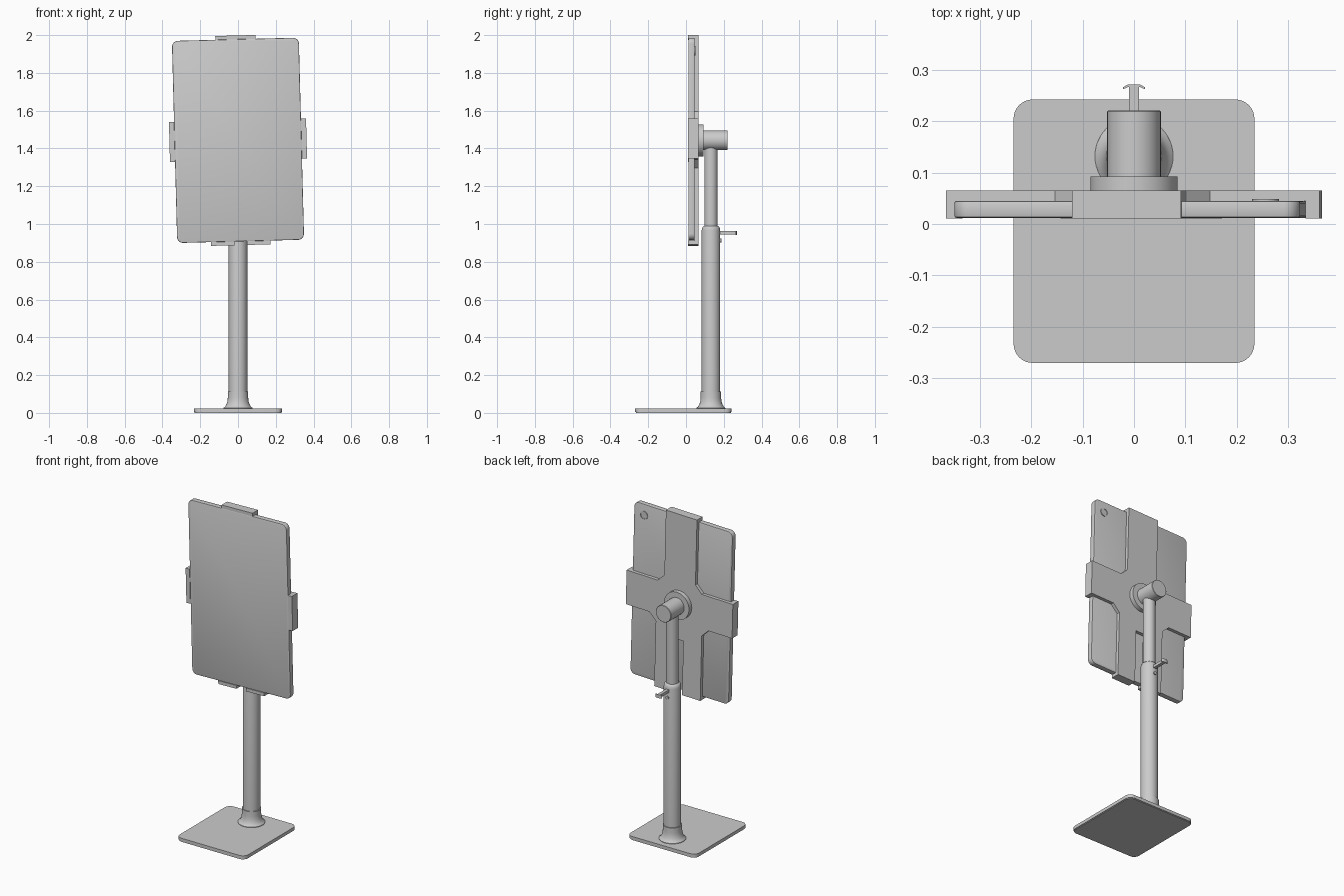
import bpy, bmesh, math
from mathutils import Matrix, Vector

cube = bpy.data.objects.get("Cube")
if cube:
    bpy.data.objects.remove(cube, do_unlink=True)

GREY = (0.6, 0.6, 0.6, 1)
grey = bpy.data.materials.new("grey metal")
grey.use_nodes = True
grey.diffuse_color = GREY
grey.node_tree.nodes["Principled BSDF"].inputs["Base Color"].default_value = GREY

POST_Y = 0.132
HUB_Z = 1.443
TILT = math.radians(-1.5)
# Maps profile space (x, y, depth) to the upright plane (x, depth, z)
UPRIGHT = Matrix(((1, 0, 0, 0), (0, 0, 1, 0), (0, 1, 0, 0), (0, 0, 0, 1)))
HOLDER = Matrix.Translation((0, 0, HUB_Z)) @ Matrix.Rotation(TILT, 4, 'Y') @ UPRIGHT


def finish(name, bm, matrix):
    """Turn a bmesh into a shaded, coloured object."""
    bm.transform(matrix)
    bmesh.ops.recalc_face_normals(bm, faces=bm.faces)
    mesh = bpy.data.meshes.new(name)
    bm.to_mesh(mesh)
    bm.free()
    mesh.materials.append(grey)
    obj = bpy.data.objects.new(name, mesh)
    bpy.context.collection.objects.link(obj)
    bpy.ops.object.select_all(action='DESELECT')
    bpy.context.view_layer.objects.active = obj
    obj.select_set(True)
    bpy.ops.object.shade_smooth_by_angle(angle=math.radians(35))
    return obj


def prism(name, outline, low, high, matrix=Matrix(), radius=0, edge=0):
    """Extrude an outline, rounding its corners and then its rims."""
    bm = bmesh.new()
    face = bm.faces.new([bm.verts.new((x, y, low)) for x, y in outline])
    if radius:
        bmesh.ops.bevel(bm, geom=list(face.verts), offset=radius, segments=8,
                        profile=0.5, affect='VERTICES')
    face = bm.faces[:][0]
    ext = bmesh.ops.extrude_face_region(bm, geom=[face], use_keep_orig=True)
    moved = [v for v in ext["geom"] if isinstance(v, bmesh.types.BMVert)]
    bmesh.ops.translate(bm, verts=moved, vec=(0, 0, high - low))
    if edge:
        rims = [e for e in bm.edges
                if abs(e.verts[0].co.z - e.verts[1].co.z) < 1e-6]
        bmesh.ops.bevel(bm, geom=rims, offset=edge, segments=2, profile=0.5,
                        affect='EDGES')
    return finish(name, bm, matrix)


def box(x0, x1, y0, y1):
    return [(x0, y0), (x1, y0), (x1, y1), (x0, y1)]


def lathe(name, profile, matrix, steps=48):
    """Revolve (radius, height) points about the local z axis."""
    bm = bmesh.new()
    pts = [(0, profile[0][1])] + profile + [(0, profile[-1][1])]
    verts = [bm.verts.new((r, 0, h)) for r, h in pts]
    edges = [bm.edges.new(pair) for pair in zip(verts, verts[1:])]
    bmesh.ops.spin(bm, geom=verts + edges, cent=(0, 0, 0), axis=(0, 0, 1),
                   angle=math.tau, steps=steps)
    bmesh.ops.remove_doubles(bm, verts=bm.verts, dist=1e-5)
    return finish(name, bm, matrix)


def drill(target, height, radius, y0, y1):
    """Cut a round blind hole into the back of a tube."""
    tool = lathe("drill", [(radius, y0), (radius, y1)],
                 Matrix.Translation((0, 0, height)) @ UPRIGHT, 20)
    tool.hide_render = True
    mod = target.modifiers.new("hole", 'BOOLEAN')
    mod.operation = 'DIFFERENCE'
    mod.solver = 'EXACT'
    mod.object = tool
    bpy.context.view_layer.objects.active = target
    bpy.ops.object.modifier_apply(modifier=mod.name)
    bpy.data.objects.remove(tool, do_unlink=True)


# Base plate with a thin recessed pad beneath
prism("base_plate", box(-0.234, 0.234, -0.27, 0.242), 0.004, 0.024, radius=0.037)
prism("base_pad", box(-0.23, 0.23, -0.266, 0.238), 0, 0.004, radius=0.034)

# Flared collar and telescoping post
post = Matrix.Translation((0, POST_Y, 0))
lathe("base_collar", [(0.076, 0.022), (0.076, 0.027), (0.068, 0.034),
                      (0.061, 0.045), (0.056, 0.062), (0.054, 0.08),
                      (0.054, 0.112), (0.048, 0.112)], post)
lower = lathe("lower_post", [(0.049, 0.024), (0.049, 0.965), (0.047, 0.978),
                             (0.042, 0.987), (0.036, 0.99)], post)
upper = lathe("upper_post", [(0.035, 0.9), (0.035, HUB_Z)], post)
for z in (1.02, 1.065, 1.375):
    drill(upper, z, 0.01, POST_Y + 0.015, 0.2)

# Height lock: flat pull lever with a curved head, and a stop screw
prism("lock_stem", box(-0.01, 0.01, 0.17, 0.267), 0.945, 0.962)
prism("lock_head", [(-0.021, 0.262), (-0.012, 0.266), (0.012, 0.266),
                    (0.021, 0.262), (0.021, 0.266), (0.012, 0.271),
                    (-0.012, 0.271), (-0.021, 0.266)], 0.943, 0.964)
lathe("stop_screw", [(0.01, 0.17), (0.01, 0.187)],
      Matrix.Translation((0, 0, 0.912)) @ UPRIGHT, 20)

# Swivel hub
hub = Matrix.Translation((0, 0, HUB_Z)) @ UPRIGHT
lathe("swivel_disc", [(0.085, 0.06), (0.085, 0.092)], hub)
lathe("swivel_barrel", [(0.052, 0.09), (0.052, 0.219), (0.05, 0.221)], hub)

# Tablet and its rear camera ring
prism("tablet", box(-0.336, 0.336, -0.535, 0.535), 0.012, 0.045, HOLDER,
      radius=0.032, edge=0.004)
lathe("camera_ring", [(0.026, 0.044), (0.026, 0.049), (0.02, 0.049), (0.02, 0.046)],
      HOLDER @ Matrix.Translation((0.268, 0.467, 0)), 32)

# Cross-shaped holder with chamfered inner corners and a slotted lower arm
SIDE, TOP, ARM, FOOT, CUT = 0.363, 0.555, 0.106, 0.157, 0.045
half = [(0.033, -0.22), (0.033, -TOP), (FOOT, -TOP), (FOOT, -ARM - CUT),
        (FOOT + CUT, -ARM), (SIDE, -ARM), (SIDE, ARM), (ARM + CUT, ARM),
        (ARM, ARM + CUT), (ARM, TOP)]
cross = half + [(-x, y) for x, y in reversed(half)]
prism("holder_cross", cross, 0.045, 0.065, HOLDER)

# Clips that wrap the tablet's edges
prism("top_clip", box(-ARM, ARM, 0.535, TOP), 0.011, 0.045, HOLDER)
for side, label in ((1, "left"), (-1, "right")):
    prism(label + "_clip", box(side * 0.336, side * SIDE, -ARM, ARM),
          0.011, 0.045, HOLDER)
    prism(label + "_bottom_clip", box(side * 0.033, side * FOOT, -TOP, -0.535),
          0.011, 0.045, HOLDER)
